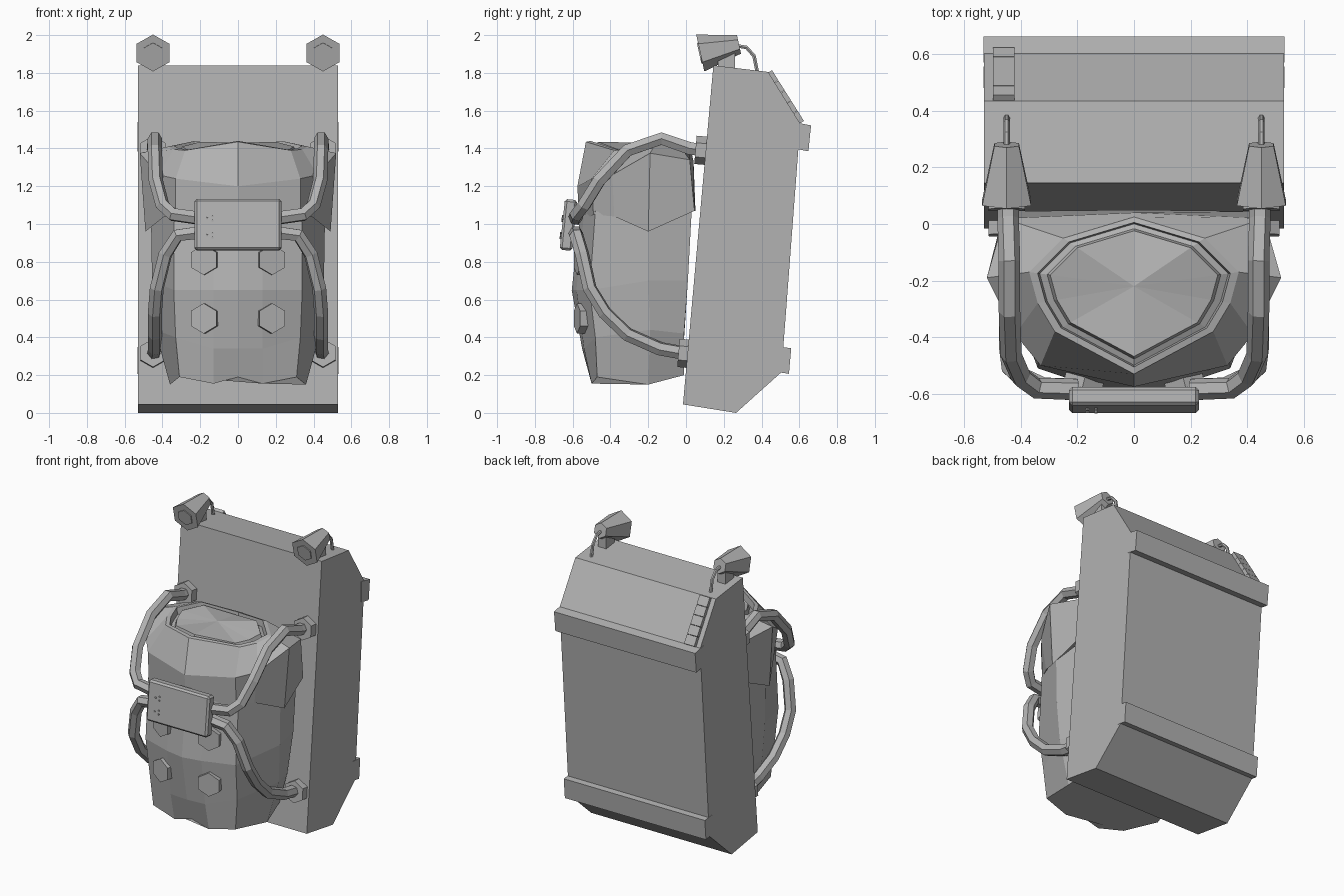
import bpy, bmesh, math
from mathutils import Matrix, Vector

cube = bpy.data.objects.get("Cube")
if cube:
    bpy.data.objects.remove(cube, do_unlink=True)

grey = bpy.data.materials.new("plain grey")
grey.use_nodes = True
COLOR = (0.45, 0.45, 0.45, 1)
grey.diffuse_color = COLOR
grey.node_tree.nodes["Principled BSDF"].inputs["Base Color"].default_value = COLOR


def finish(name, bm):
    bmesh.ops.recalc_face_normals(bm, faces=bm.faces)
    mesh = bpy.data.meshes.new(name)
    bm.to_mesh(mesh)
    bm.free()
    mesh.materials.append(grey)
    obj = bpy.data.objects.new(name, mesh)
    bpy.context.collection.objects.link(obj)
    return obj


def extrude_x(name, profile, half):
    """Extrude a (y, z) outline across the width."""
    bm = bmesh.new()
    face = bm.faces.new([bm.verts.new((-half, y, z)) for y, z in profile])
    moved = bmesh.ops.extrude_face_region(bm, geom=[face])["geom"]
    bmesh.ops.translate(bm, vec=(2 * half, 0, 0),
                        verts=[v for v in moved if isinstance(v, bmesh.types.BMVert)])
    if len(bm.faces) < len(profile) + 2:
        bmesh.ops.holes_fill(bm, edges=bm.edges)
    return finish(name, bm)


def box(name, center, size, tilt=0, bevel=0):
    bm = bmesh.new()
    bmesh.ops.create_cube(bm, size=1)
    bmesh.ops.scale(bm, vec=size, verts=bm.verts)
    if bevel:
        bmesh.ops.bevel(bm, geom=bm.edges[:], offset=bevel, segments=1, affect='EDGES')
    bm.transform(Matrix.Translation(center) @ Matrix.Rotation(math.radians(tilt), 4, 'X'))
    return finish(name, bm)


def hexagon(name, center, back, front, depth, tilt=90, turn=0):
    """Six-sided block facing the front, with a corner at the top."""
    bm = bmesh.new()
    bmesh.ops.create_cone(bm, cap_ends=True, segments=6, radius1=back, radius2=front, depth=depth)
    bm.transform(Matrix.Translation(center) @ Matrix.Rotation(math.radians(turn), 4, 'Z')
                 @ Matrix.Rotation(math.radians(tilt), 4, 'X'))
    return finish(name, bm)


def loft(name, half_rings, cap):
    """Skin half rings, mirrored in x; cap is the centre of the top."""
    bm = bmesh.new()
    rings = []
    for half in half_rings:
        ring = list(half) + [(-x, y, z) for x, y, z in reversed(half[1:-1])]
        rings.append([bm.verts.new(p) for p in ring])
    n = len(rings[0])
    for a, b in zip(rings, rings[1:]):
        for i in range(n):
            j = (i + 1) % n
            bm.faces.new((a[i], a[j], b[j], b[i]))
    bm.faces.new(rings[0])
    tip = bm.verts.new(cap)
    for i in range(n):
        bm.faces.new((rings[-1][i], rings[-1][(i + 1) % n], tip))
    return finish(name, bm)


def tube(name, points, radius, resolution=1):
    curve = bpy.data.curves.new(name, 'CURVE')
    curve.dimensions = '3D'
    curve.bevel_depth = radius
    curve.bevel_resolution = resolution
    curve.use_fill_caps = True
    spline = curve.splines.new('POLY')
    spline.points.add(len(points) - 1)
    for p, co in zip(spline.points, points):
        p.co = (*co, 1)
    temp = bpy.data.objects.new(name, curve)
    bpy.context.collection.objects.link(temp)
    deps = bpy.context.evaluated_depsgraph_get()
    mesh = bpy.data.meshes.new_from_object(temp.evaluated_get(deps))
    bpy.data.objects.remove(temp, do_unlink=True)
    bm = bmesh.new()
    bm.from_mesh(mesh)
    for f in bm.faces:
        f.smooth = False
    bpy.data.meshes.remove(mesh)
    return finish(name, bm)


# Large back case with two rails
extrude_x("back_case", [(-.016, .045), (.265, 0), (.505, .215), (.605, 1.53),
                        (.435, 1.805), (.145, 1.84)], .53)
extrude_x("upper_rail", [(.57, 1.54), (.662, 1.522), (.648, 1.385), (.57, 1.40)], .532)
extrude_x("lower_rail", [(.48, .35), (.557, .343), (.545, .207), (.48, .217)], .532)

# Row of small keys on the sloping top
for i in range(5):
    t = (i + .5) / 5
    box("key_" + str(i + 1), (-.46, .442 + .17 * t, 1.807 - .27 * t), (.076, .062, .03), -57.8)

# Lower bag body
loft("bag_body", [
    [(0, -.50, .19), (.13, -.50, .155), (.31, -.47, .19), (.36, -.2, .15), (.32, -.01, .2), (0, -.01, .2)],
    [(0, -.55, .34), (.13, -.54, .34), (.33, -.48, .40), (.44, -.19, .44), (.38, -.01, .42), (0, -.01, .4)],
    [(0, -.605, .65), (.13, -.58, .65), (.34, -.51, .65), (.455, -.2, .7), (.41, .01, .7), (0, .01, .7)],
    [(0, -.56, 1.05), (.13, -.54, 1.05), (.34, -.48, 1.07), (.46, -.2, 1.0), (.42, .03, 1.07), (0, .03, 1.07)],
], (0, -.2, 1.07))

# Upper bag flap, with its rim and sunken lid
rim = [(0, -.53, 1.435), (.28, -.38, 1.39), (.34, -.28, 1.395), (.37, -.17, 1.41),
       (.25, -.05, 1.435), (0, .025, 1.40)]


def shrink(k, dz):
    return [(x * k, -.22 + (y + .22) * k, z + dz) for x, y, z in rim]


loft("bag_flap", [
    [(0, -.565, 1.0), (.33, -.49, 1.05), (.39, -.38, 1.04), (.49, -.2, .96), (.46, .045, 1.07), (0, .05, 1.07)],
    [(0, -.575, 1.2), (.33, -.5, 1.24), (.42, -.39, 1.26), (.52, -.19, 1.375), (.46, .02, 1.34), (0, .04, 1.33)],
    rim, shrink(.92, .005), shrink(.9, -.04), shrink(.83, -.03), shrink(.8, 0),
], (0, -.22, 1.43))

# Front buckle with indicator studs
box("buckle", (0, -.622, .995), (.46, .066, .27), -6, .012)
for z in (.94, 1.03):
    for dx, dz in ((0, 0), (.03, .012), (.03, -.012)):
        hexagon("buckle_stud", (-.165 + dx, -.657 + (z + dz - .995) * .105, z + dz), .006, .006, .01, 96)

for side, s in (("left", 1), ("right", -1)):
    # Harness straps and their anchors
    upper = [(.445, .10, 1.39), (.445, .02, 1.40), (.44, -.13, 1.452), (.44, -.31, 1.39), (.435, -.46, 1.23),
             (.40, -.54, 1.10), (.345, -.58, 1.05), (.2, -.585, 1.03)]
    lower = [(.2, -.585, .955), (.32, -.58, .94), (.385, -.55, .84), (.43, -.51, .66),
             (.44, -.43, .53), (.44, -.31, .415), (.44, -.14, .34), (.445, 0, .315)]
    for level, path in (("upper", upper), ("lower", lower)):
        tube(side + "_" + level + "_strap", [(s * x, y, z) for x, y, z in path], .038)
    hexagon(side + "_upper_anchor", (s * .45, .08, 1.39), .075, .075, .06, 85)
    hexagon(side + "_lower_anchor", (s * .45, -.01, .315), .075, .075, .06, 85)

    # Raised hexagonal buttons on the bag
    for z in (.5, .81):
        hexagon(side + "_button", (s * .175, -.548, z), .08, .08, .06, 90, s * 14)

    # Lamp, lens, stand and cable
    x = s * .45
    hexagon(side + "_lamp", (x, .178, 1.928), .05, .1, .21, 102.5)
    hexagon(side + "_lens", (x, .074, 1.905), .056, .056, .009, 102.5)
    box(side + "_lamp_stand", (x, .215, 1.875), (.06, .09, .13))
    tube(side + "_lamp_cable", [(x, .26, 1.945), (x, .32, 1.935), (x, .36, 1.89), (x, .378, 1.80)], .011)
